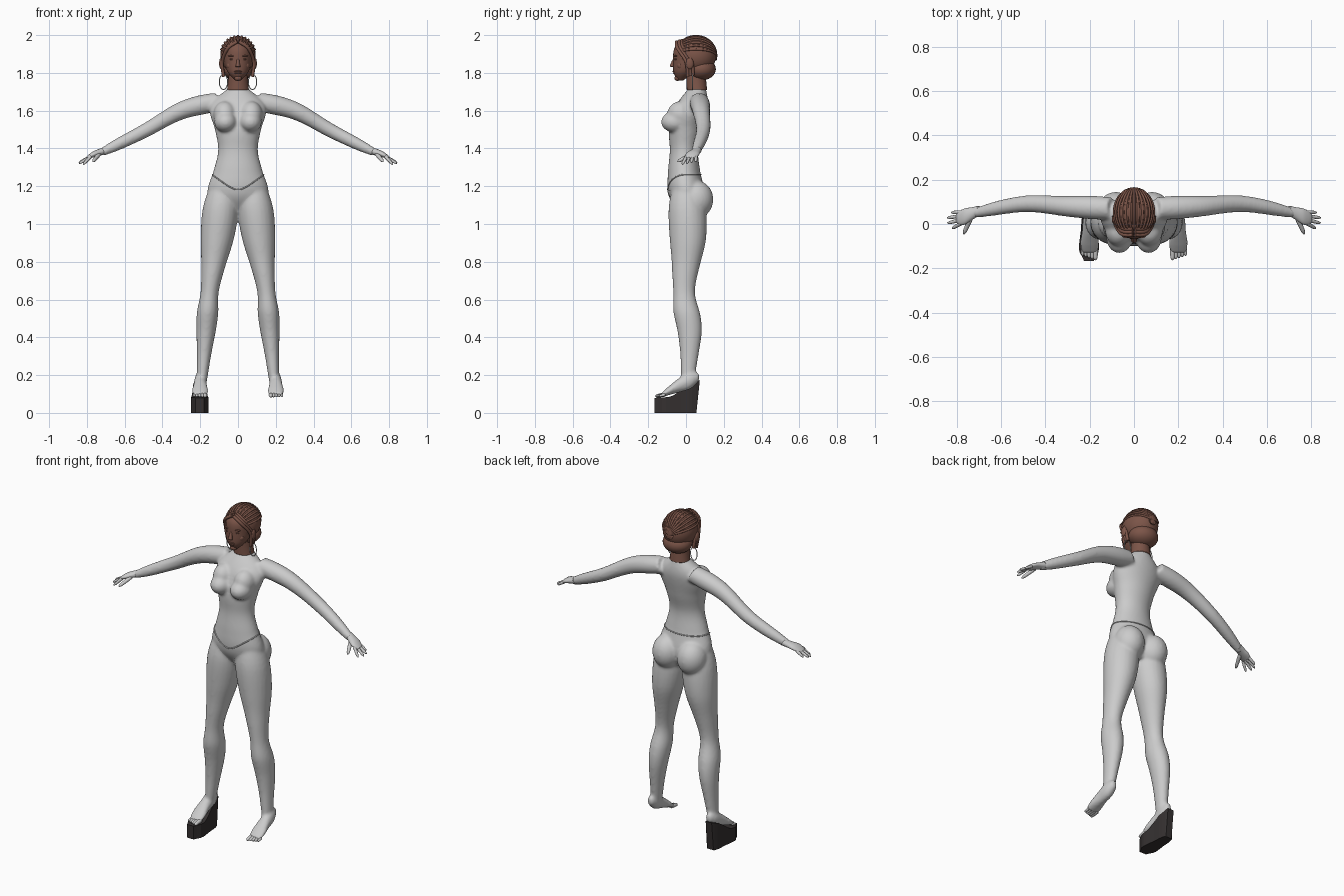
import bpy
import bmesh
import math
from mathutils import Vector, Matrix
from mathutils.bvhtree import BVHTree

cube = bpy.data.objects.get("Cube")
if cube:
    bpy.data.objects.remove(cube, do_unlink=True)
X, Y, Z = Vector((1, 0, 0)), Vector((0, 1, 0)), Vector((0, 0, 1))
ARM_UP = Vector((.4, 0, .9)).normalized()

def material(name, color):
    mat = bpy.data.materials.new(name)
    mat.use_nodes = True
    mat.diffuse_color = (*color, 1)
    bsdf = next(node for node in mat.node_tree.nodes if node.type == 'BSDF_PRINCIPLED')
    bsdf.inputs["Base Color"].default_value = (*color, 1)
    return mat

GREY = material("light grey", (.6, .6, .6))
BROWN = material("reddish brown", (.2, .09, .065))
BLACK = material("charcoal", (.035, .03, .03))

def finish(bm, name, mat, smooth=True):
    bmesh.ops.recalc_face_normals(bm, faces=bm.faces)
    for face in bm.faces:
        face.smooth = smooth
    mesh = bpy.data.meshes.new(name)
    bm.to_mesh(mesh)
    bm.free()
    mesh.materials.append(mat)
    obj = bpy.data.objects.new(name, mesh)
    bpy.context.collection.objects.link(obj)
    return obj

def sample(values, t):
    """Smooth value at t (from 0 to 1) through evenly spaced numbers or vectors."""
    last = len(values) - 1
    i = min(int(t * last), last - 1)
    f = t * last - i
    before, start, end, after = (values[min(max(i + k, 0), last)] for k in (-1, 0, 1, 2))
    leave, arrive = (end - before) / 2, (after - start) / 2
    return (start + (end - start) * (f * f * (3 - 2 * f))
            + leave * (f * (1 - f) ** 2) - arrive * (f * f * (1 - f)))

def skin_rings(bm, rings):
    for ring, after in zip(rings, rings[1:]):
        for k in range(len(ring)):
            bm.faces.new((ring[k - 1], ring[k], after[k], after[k - 1]))
    bm.faces.new(rings[0])
    bm.faces.new(rings[-1])

def limb(bm, path, widths, depths, u, v, side=1, segs=24, steps=24):
    """Skin ellipses along a smooth path, with radii spread evenly over its length."""
    path = [Vector(p) for p in path]
    rings = []
    for i in range(steps + 1):
        center = sample(path, i / steps)
        across, along = u * sample(widths, i / steps), v * sample(depths, i / steps)
        ring = []
        for k in range(segs):
            angle = math.tau * k / segs
            p = center + across * math.cos(angle) + along * math.sin(angle)
            ring.append(bm.verts.new((p.x * side, p.y, p.z)))
        rings.append(ring)
    skin_rings(bm, rings)

def ball(bm, center, radii):
    place = Matrix.Translation(center) @ Matrix.Diagonal((*radii, 1))
    bmesh.ops.create_uvsphere(bm, u_segments=24, v_segments=16, radius=1, matrix=place)

def digit(bm, start, tip, radius, side):
    """Finger or toe with a rounded tip."""
    d = (Vector(tip) - Vector(start)).normalized()
    u = d.cross(Z).normalized()
    radii = [radius * f for f in (1, 1, 1, .9, .8, .3)]
    limb(bm, (start, tip), radii, radii, u, d.cross(u), side, segs=10, steps=10)

def tube(name, paths, radius, mat, cyclic=False):
    curve = bpy.data.curves.new(name, 'CURVE')
    curve.dimensions = '3D'
    curve.bevel_depth = radius
    curve.bevel_resolution = 2
    curve.use_fill_caps = True
    for path in paths:
        spline = curve.splines.new('POLY')
        spline.points.add(len(path) - 1)
        for point, co in zip(spline.points, path):
            point.co = (*co, 1)
        spline.use_cyclic_u = cyclic
    curve.materials.append(mat)
    bpy.context.collection.objects.link(bpy.data.objects.new(name, curve))

# Body: torso, legs, feet and arms fused into one skin
bm = bmesh.new()
limb(bm, [(0, .02, 1.06), (0, -.01, 1.28), (0, 0, 1.5), (0, .06, 1.72)],
     [.07, .16, .13, .105, .122, .148, .05], [.05, .095, .085, .075, .09, .085, .045],
     X, Y, segs=40, steps=36)
leg_widths = [.07, .095, .088, .064, .048, .057, .05, .036, .028]
leg_depths = [w * sample([1, 1.2, 1.3], k / 8) for k, w in enumerate(leg_widths)]
arm_radii = [.05, .053, .047, .041, .037, .032, .022]
for side in (1, -1):
    limb(bm, [(.08, 0, 1.2), (.11, .01, .92), (.15, -.01, .64), (.17, .02, .42),
              (.19, .01, .18)], leg_widths, leg_depths, X, Y, side, steps=40)
    limb(bm, [(.195, .07, .19), (.2, -.03, .15), (.2, -.13, .095)],
         [.015, .032, .034, .043, .038], [.02, .045, .04, .025, .011], X, Z, side)
    limb(bm, [(.1, .07, 1.65), (.3, .08, 1.6), (.5, .09, 1.49), (.72, .05, 1.38)],
         arm_radii, arm_radii, Y, ARM_UP, side, steps=36)
    # Bust and seat
    ball(bm, (.066 * side, -.058, 1.54), (.06, .074, .056))
    ball(bm, (.07 * side, -.03, 1.58), (.06, .07, .07))
    ball(bm, (.082 * side, .055, 1.13), (.085, .09, .1))
body = finish(bm, "body", GREY)
fuse = body.modifiers.new("fuse", 'REMESH')
fuse.mode = 'VOXEL'
fuse.voxel_size = .008
fuse.use_smooth_shade = True
relax = body.modifiers.new("relax", 'SMOOTH')
relax.iterations = 8

# Hands and toes
for side, label in ((1, "left"), (-1, "right")):
    bm = bmesh.new()
    limb(bm, [(.7, .06, 1.39), (.76, .035, 1.37), (.8, .025, 1.35)],
         [.022, .028, .036, .032, .02], [.02, .018, .016, .011, .006], Y, ARM_UP, side)
    for k in range(4):
        tip = (.82 + .025 * math.sin(k), -.02 + .024 * k, 1.315 + .005 * k)
        digit(bm, (.78, .002 + .017 * k, 1.357), tip, .0085, side)
    digit(bm, (.735, .03, 1.37), (.768, -.045, 1.33), .011, side)
    finish(bm, label + "_hand", GREY)
    bm = bmesh.new()
    for k in range(5):
        x = .174 + .0145 * k
        digit(bm, (x, -.11, .097), (x, -.163 + .005 * k, .089), .0115 - .001 * k, side)
    finish(bm, label + "_toes", GREY)

# Wedge shoe under the right foot, its top ramping up towards the heel
bm = bmesh.new()
rings = []
for i in range(13):
    y = -.167 + .02 * i
    half = sample([.022, .045, .042, .036, .033, .02], i / 12)
    top = sample([.08, .082, .09, .125, .155, .172], i / 12)
    corners = ((-1, min(y, .055), 0), (1, min(y, .055), 0), (1, y, top), (-1, y, top))
    rings.append([bm.verts.new((-.203 + half * s, cy, cz)) for s, cy, cz in corners])
skin_rings(bm, rings)
finish(bm, "wedge_shoe", BLACK, smooth=False)

# Head, neck and facial features
bm = bmesh.new()
limb(bm, [(0, .058, 1.71), (0, .05, 1.82)], [.058, .052, .05], [.054, .052, .05], X, Y)
limb(bm, [(0, -.03, 1.76), (0, .022, 1.87), (0, .04, 1.98)],
     [.014, .057, .073, .073, .03], [.014, .062, .09, .095, .05], X, Y, segs=32)
limb(bm, [(0, -.058, 1.88), (0, -.074, 1.84), (0, -.066, 1.83)],
     [.006, .009, .013, .008], [.008, .01, .012, .008], X, Y)
ball(bm, (0, -.062, 1.808), (.021, .009, .005))
ball(bm, (0, -.06, 1.799), (.018, .009, .006))
ball(bm, (0, -.045, 1.772), (.02, .016, .015))
for side in (1, -1):
    ball(bm, (.03 * side, -.053, 1.872), (.014, .009, .006))
    ball(bm, (.031 * side, -.054, 1.89), (.022, .01, .004))
    ball(bm, (.04 * side, -.03, 1.838), (.02, .018, .02))
    ball(bm, (.09 * side, .02, 1.85), (.01, .02, .03))
finish(bm, "head", BROWN)

# Hair: crown and nape, combed strands, and locks framing the face
crown, reach = Vector((0, .053, 1.893)), Vector((.094, .107, .102))
bm = bmesh.new()
ball(bm, crown, reach)
ball(bm, (0, .08, 1.82), (.085, .078, .06))
finish(bm, "hair", BROWN)
strands = []
for k in range(-6, 7):
    part = Matrix.Rotation(k * math.pi / 15, 3, 'Y')
    turns = [math.radians(a) for a in range(35, 200, 8)]
    arc = [Vector((0, -math.cos(a), math.sin(a))) for a in turns]
    strands.append([crown + Matrix.Diagonal(reach) @ (part @ p) for p in arc])
tube("combed_strands", strands, .006, BROWN)
for side, label in ((1, "left"), (-1, "right")):
    locks = []
    for k in range(3):
        lock = [Vector((x * side, y + .014 * k, z + .004 * k)) for x, y, z in (
            (.005, -.05, 1.965), (.055, -.045, 1.93), (.084, 0, 1.86), (.076, .01, 1.78))]
        locks.append([sample(lock, i / 16) for i in range(17)])
    tube(label + "_face_locks", locks, .009, BROWN)
    turns = [math.tau * k / 32 for k in range(32)]
    hoop = [(side * (.077 + .022 * math.cos(a)), .035, 1.752 + .04 * math.sin(a)) for a in turns]
    tube(label + "_hoop_earring", [hoop], .0025, GREY, cyclic=True)

# Waist string and front panel laid on the fused body
bpy.context.view_layer.update()
surface = BVHTree.FromObject(body, bpy.context.evaluated_depsgraph_get())

def on_body(origin, direction, lift):
    hit, normal, _, _ = surface.ray_cast(Vector(origin), Vector(direction))
    return hit + normal * lift

outward = [Matrix.Rotation(math.tau * k / 96, 3, 'Z') @ X for k in range(96)]
string = [on_body(d + Z * (1.262 - .08 * min(0, d.y) ** 2), -d, .001) for d in outward]
tube("waist_string", [string], .0035, GREY, cyclic=True)
bm = bmesh.new()
rows = []
for i in range(11):
    half = .014 + .075 * (1 - i / 10) ** 1.4
    rows.append([bm.verts.new(on_body((half * j / 5, -1, 1.18 - .01 * i), Y, .004))
                 for j in range(-5, 6)])
for row, below in zip(rows, rows[1:]):
    for j in range(10):
        bm.faces.new((row[j], row[j + 1], below[j + 1], below[j]))
finish(bm, "front_panel", GREY)
